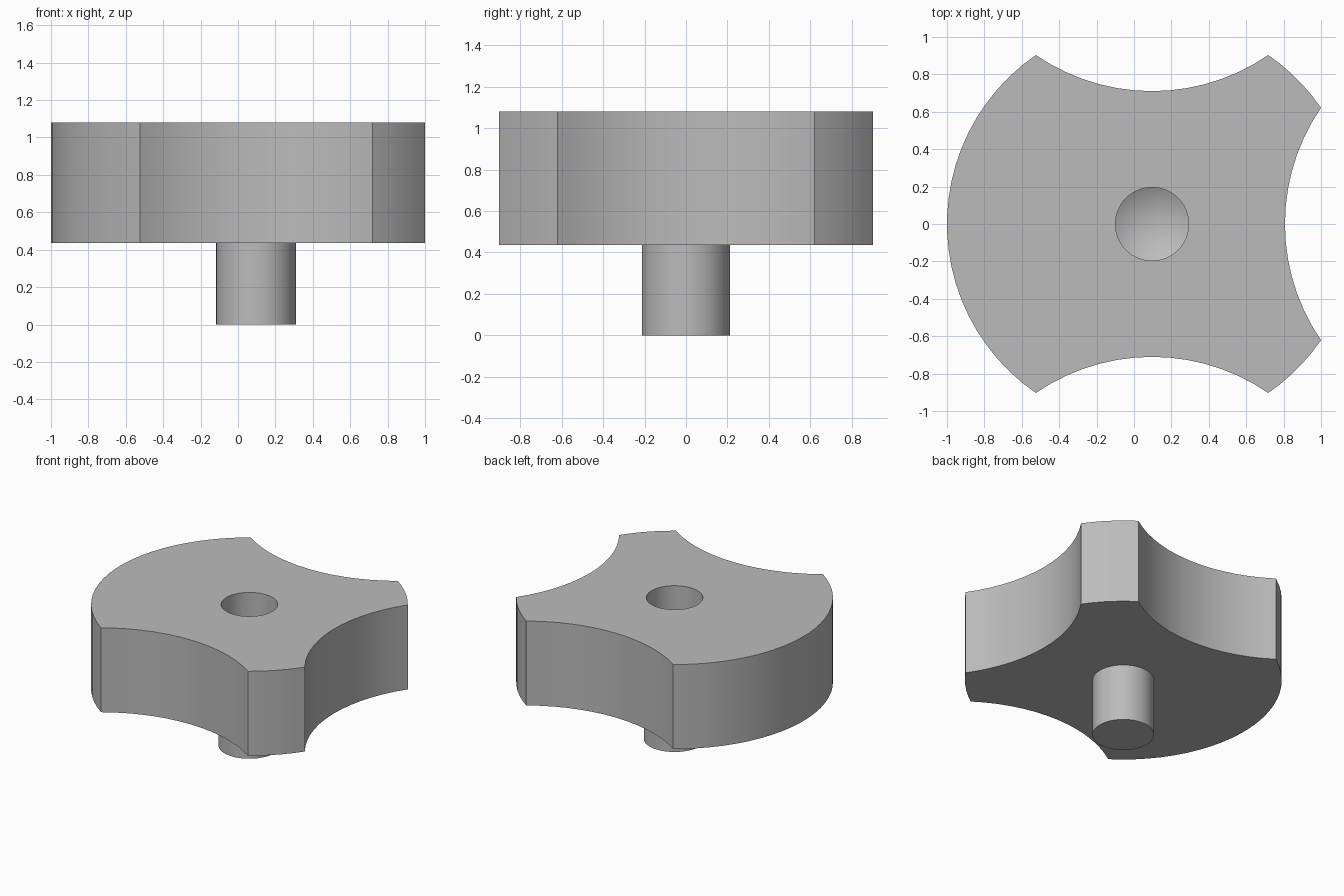
import bpy, bmesh
from math import cos, sin, pi, acos, ceil, radians

if "Cube" in bpy.data.objects:
    bpy.data.objects.remove(bpy.data.objects["Cube"], do_unlink=True)

RADIUS = 1.0965        # knob disc and the three finger scallops
SPACING = 1.807        # scallop centre to knob centre
CENTRE = 0.0965        # knob axis along x
BOTTOM, TOP = 0.435, 1.08
STEP = radians(5)

grey = bpy.data.materials.new("grey")
grey.use_nodes = True
colour = (0.5, 0.5, 0.5, 1)
grey.diffuse_color = colour
grey.node_tree.nodes["Principled BSDF"].inputs["Base Color"].default_value = colour


def arc(cx, cy, start, end):
    """Points along an arc, leaving out the last one."""
    n = max(2, ceil(abs(end - start) / STEP))
    return [(cx + RADIUS * cos(start + (end - start) * i / n),
             cy + RADIUS * sin(start + (end - start) * i / n)) for i in range(n)]


def make_object(name, bm):
    bmesh.ops.recalc_face_normals(bm, faces=bm.faces)
    mesh = bpy.data.meshes.new(name)
    bm.to_mesh(mesh)
    bm.free()
    mesh.materials.append(grey)
    obj = bpy.data.objects.new(name, mesh)
    bpy.context.collection.objects.link(obj)
    return obj


def ring(bm, radius, z, sides=64):
    return [bm.verts.new((CENTRE + radius * cos(2 * pi * i / sides),
                          radius * sin(2 * pi * i / sides), z)) for i in range(sides)]


def bridge(bm, low, high):
    for i in range(len(low)):
        j = (i + 1) % len(low)
        bm.faces.new((low[i], low[j], high[j], high[i]))


# Knob outline: disc arcs joined by scallops on the right, back and front
half = acos(SPACING / 2 / RADIUS)
outline = []
for k in (-1, 0, 1):
    a = k * pi / 2
    outline += arc(CENTRE + SPACING * cos(a), SPACING * sin(a), a + pi + half, a + pi - half)
    next_start = a + pi / 2 - half if k < 1 else 3 * pi / 2 - half
    outline += arc(CENTRE, 0, a + half, next_start)

bm = bmesh.new()
low = [bm.verts.new((x, y, BOTTOM)) for x, y in outline]
high = [bm.verts.new((x, y, TOP)) for x, y in outline]
bridge(bm, low, high)
bm.faces.new(low)
bm.faces.new(high)
knob = make_object("knob_body", bm)

# Blind hole with a conical drill point
bm = bmesh.new()
low, high = ring(bm, 0.196, 0.62), ring(bm, 0.196, TOP + 0.1)
bridge(bm, low, high)
bm.faces.new(high)
tip = bm.verts.new((CENTRE, 0, 0.51))
for i in range(len(low)):
    bm.faces.new((low[i], low[i - 1], tip))
drill = make_object("hole_cutter", bm)
drill.hide_render = True
cut = knob.modifiers.new("hole", 'BOOLEAN')
cut.operation = 'DIFFERENCE'
cut.solver = 'EXACT'
cut.object = drill
bpy.context.view_layer.objects.active = knob
bpy.ops.object.modifier_apply(modifier=cut.name)
bpy.data.objects.remove(drill, do_unlink=True)

# Stem under the knob
bm = bmesh.new()
low, high = ring(bm, 0.213, 0), ring(bm, 0.213, BOTTOM)
bridge(bm, low, high)
bm.faces.new(low)
bm.faces.new(high)
stem = make_object("stem", bm)

# Smooth curved walls, crisp rims
for obj in (knob, stem):
    bpy.ops.object.select_all(action='DESELECT')
    obj.select_set(True)
    bpy.context.view_layer.objects.active = obj
    bpy.ops.object.shade_smooth_by_angle(angle=radians(18))
